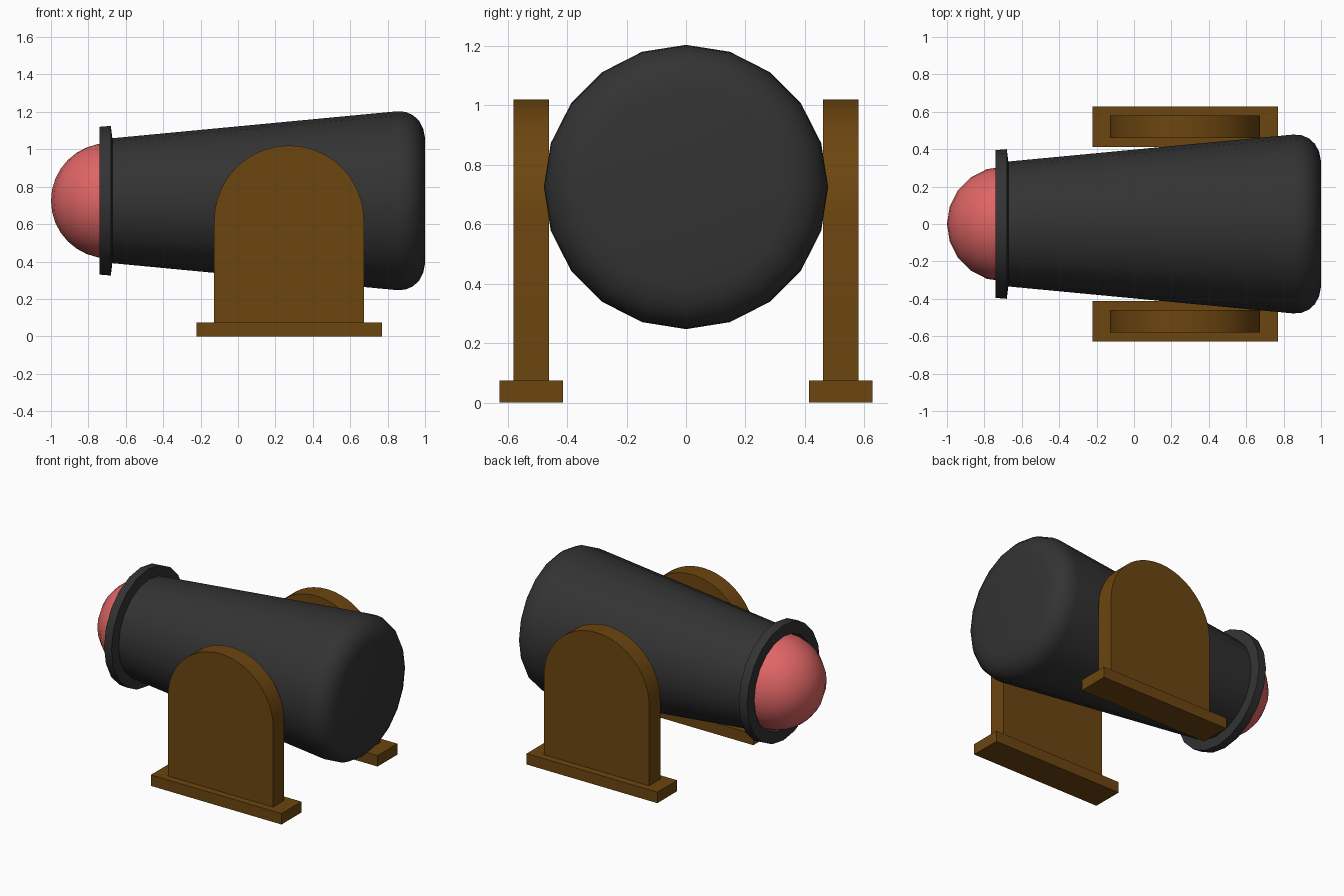
import bpy, bmesh, math
from mathutils import Matrix

if "Cube" in bpy.data.objects:
    bpy.data.objects.remove(bpy.data.objects["Cube"])

AXIS_Z = 0.725   # height of the barrel axis


def material(name, rgb):
    m = bpy.data.materials.new(name)
    m.diffuse_color = (*rgb, 1)
    m.use_nodes = True
    m.node_tree.nodes["Principled BSDF"].inputs["Base Color"].default_value = m.diffuse_color
    return m


IRON = material("dark_iron", (0.033, 0.033, 0.033))
WOOD = material("brown_wood", (0.15, 0.06, 0.005))
RED = material("red", (0.74, 0.13, 0.13))


def finish(name, bm, mat, angle=40):
    bmesh.ops.recalc_face_normals(bm, faces=bm.faces)
    me = bpy.data.meshes.new(name)
    bm.to_mesh(me)
    bm.free()
    me.materials.append(mat)
    ob = bpy.data.objects.new(name, me)
    bpy.context.collection.objects.link(ob)
    bpy.ops.object.select_all(action='DESELECT')
    ob.select_set(True)
    bpy.context.view_layer.objects.active = ob
    bpy.ops.object.shade_smooth_by_angle(angle=math.radians(angle))
    return ob


def lathe(name, profile, mat, sides=20):
    """Turn (x, radius) points around the barrel axis, capping both ends."""
    bm = bmesh.new()
    rings = []
    for x, r in profile:
        rings.append([bm.verts.new((x, r * math.sin(2 * math.pi * i / sides),
                                    AXIS_Z + r * math.cos(2 * math.pi * i / sides)))
                      for i in range(sides)])
    for a, b in zip(rings, rings[1:]):
        for i in range(sides):
            j = (i + 1) % sides
            bm.faces.new((a[i], a[j], b[j], b[i]))
    bm.faces.new(rings[0])
    bm.faces.new(rings[-1])
    return finish(name, bm, mat)


def plate(name, outline, y0, y1, mat):
    """Extrude an (x, z) outline from y0 to y1."""
    bm = bmesh.new()
    face = bm.faces.new([bm.verts.new((x, y0, z)) for x, z in outline])
    out = bmesh.ops.extrude_face_region(bm, geom=[face])
    for v in out["geom"]:
        if isinstance(v, bmesh.types.BMVert):
            v.co.y = y1
    return finish(name, bm, mat)


# Barrel: bore, muzzle ring, tapered body, rounded breech
lathe("barrel", [(-0.55, 0.315), (-0.74, 0.318), (-0.74, 0.395), (-0.68, 0.40),
                 (-0.672, 0.334), (0.85, 0.478), (0.895, 0.475), (0.935, 0.458),
                 (0.968, 0.428), (0.99, 0.385), (1.0, 0.335)], IRON)

# Ball sitting in the muzzle
bm = bmesh.new()
bmesh.ops.create_uvsphere(bm, u_segments=20, v_segments=16, radius=0.308,
                          matrix=Matrix.Translation((-0.692, 0, AXIS_Z)))
finish("ball", bm, RED)

# Arched side supports on flat feet, one pair per side
arch = [(-0.127, 0.075), (0.673, 0.075)]
arch += [(0.273 + 0.4 * math.cos(math.pi * i / 24), 0.62 + 0.4 * math.sin(math.pi * i / 24))
         for i in range(25)]
foot = [(-0.222, 0), (0.77, 0), (0.77, 0.075), (-0.222, 0.075)]
for side, s in (("front", -1), ("back", 1)):
    plate(side + "_support", arch, s * 0.46, s * 0.58, WOOD)
    plate(side + "_foot", foot, s * 0.413, s * 0.628, WOOD)
